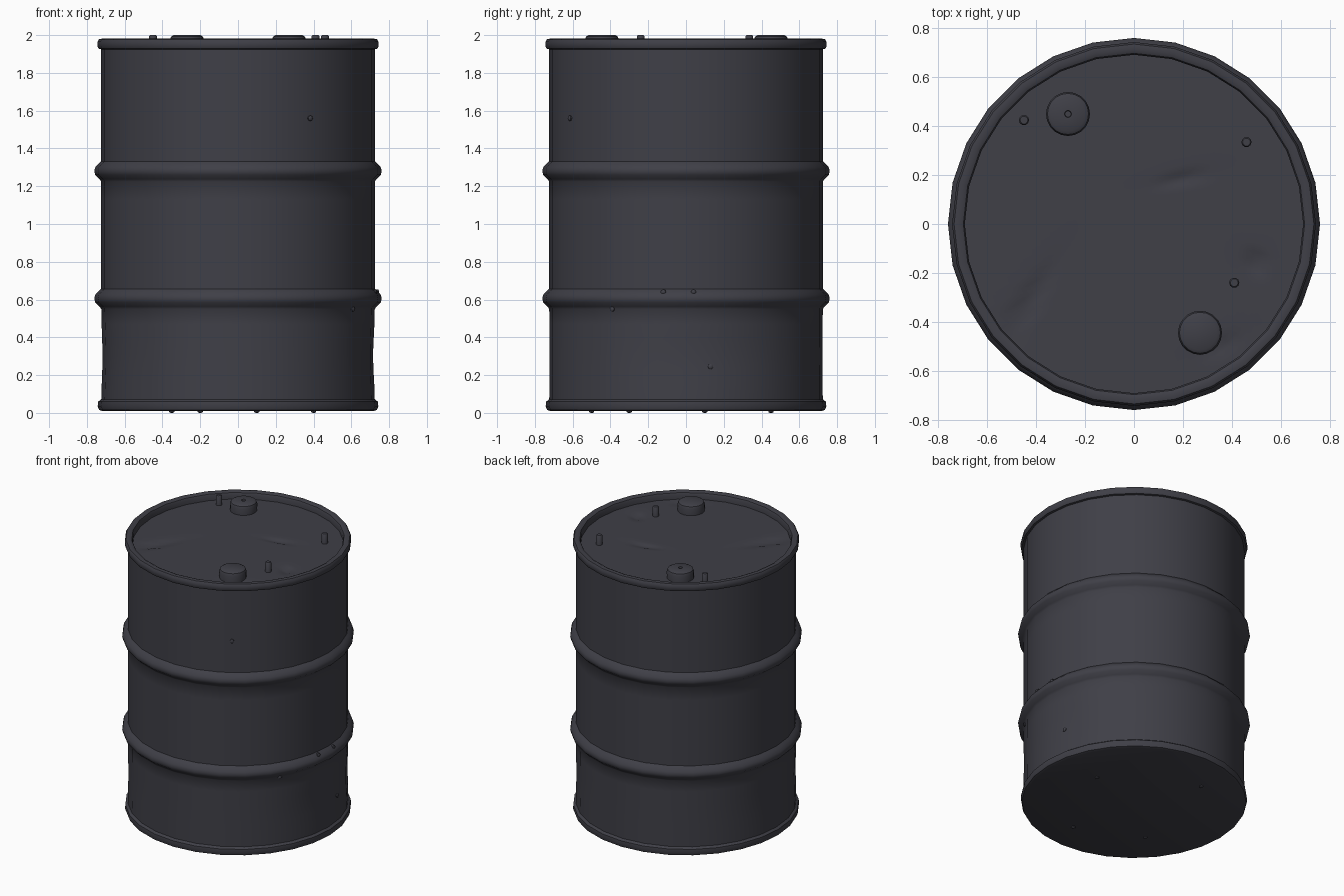
import bpy, bmesh, math
from mathutils import Vector

cube = bpy.data.objects.get("Cube")
if cube:
    bpy.data.objects.remove(cube, do_unlink=True)

SIDES = 28
LID_Z = 1.93

steel = bpy.data.materials.new("dark_blue_grey_steel")
steel.use_nodes = True
COLOUR = (0.05, 0.05, 0.063, 1)
steel.diffuse_color = COLOUR
steel.node_tree.nodes["Principled BSDF"].inputs["Base Color"].default_value = COLOUR


def lathe(name, profile, sides, place=(0, 0, 0), axis=None, shape=None, sharp=40):
    """Turn (radius, height) points about z; shape() may then move each point."""
    bm = bmesh.new()
    rings = []
    for r, z in profile:
        ring = []
        for j in range(sides):
            a = 2 * math.pi * j / sides
            co = Vector((r * math.cos(a), r * math.sin(a), z))
            ring.append(bm.verts.new(shape(co) if shape else co))
        rings.append(ring)
    for low, high in zip(rings, rings[1:]):
        for j in range(sides):
            k = (j + 1) % sides
            bm.faces.new((low[j], low[k], high[k], high[j]))
    bmesh.ops.remove_doubles(bm, verts=bm.verts, dist=0.0001)
    mesh = bpy.data.meshes.new(name)
    bm.to_mesh(mesh)
    bm.free()
    mesh.materials.append(steel)
    obj = bpy.data.objects.new(name, mesh)
    bpy.context.collection.objects.link(obj)
    obj.location = place
    if axis:
        obj.rotation_euler = Vector(axis).to_track_quat("Z", "Y").to_euler()
    bpy.ops.object.select_all(action="DESELECT")
    obj.select_set(True)
    bpy.context.view_layer.objects.active = obj
    bpy.ops.object.shade_smooth_by_angle(angle=math.radians(sharp))
    return obj


def bump(x, y, cx, cy, turn, length, width):
    """Soft elongated falloff centred on a point."""
    c, s = math.cos(turn), math.sin(turn)
    u = ((x - cx) * c + (y - cy) * s) / length
    v = ((y - cy) * c - (x - cx) * s) / width
    return math.exp(-u * u - v * v)


# Drum shell: bottom, chime, two rolling hoops, top rim
def hoop(z):
    steps = [(0.724, -0.055), (0.733, -0.042), (0.756, -0.02), (0.761, 0),
             (0.756, 0.02), (0.738, 0.04), (0.724, 0.052)]
    return [(r, z + dz) for r, dz in steps]


def wall(z0, z1, count=6):
    return [(0.724, z0 + (z1 - z0) * i / count) for i in range(1, count)]


def dent_wall(co):
    if not 0.08 < co.z < 0.55:
        return co
    amount = 0.014 * bump(co.y, co.z, 0.1, 0.3, 0, 0.35, 0.13) * (co.x > 0)
    amount += 0.01 * bump(co.y, co.z, -0.1, 0.3, 0, 0.4, 0.15) * (co.x < 0)
    return Vector((co.x * (1 - amount), co.y * (1 - amount), co.z))


shell = [(0, 0.01), (0.72, 0.01), (0.736, 0.016), (0.743, 0.035),
         (0.74, 0.06), (0.724, 0.072)]
shell += wall(0.072, 0.55) + hoop(0.605) + wall(0.66, 1.225)
shell += hoop(1.28) + wall(1.335, 1.925)
shell += [(0.724, 1.925), (0.738, 1.928), (0.744, 1.94), (0.744, 1.965),
          (0.736, 1.978), (0.715, 1.982), (0.698, 1.974), (0.692, 1.96),
          (0.692, LID_Z - 0.01)]
lathe("drum_shell", shell, SIDES, shape=dent_wall)


# Recessed lid with shallow creases
CREASES = [  # x, y, direction, length, width, depth
    (0.2, 0.185, 0.2, 0.1, 0.022, 0.012),
    (-0.44, -0.34, 1.0, 0.16, 0.03, 0.018),
    (0.5, -0.16, -0.4, 0.05, 0.03, 0.018),
    (0.36, -0.5, 0.3, 0.07, 0.03, 0.012),
]


def crease(co):
    sink = sum(d * bump(co.x, co.y, x, y, t, l, w) for x, y, t, l, w, d in CREASES)
    return co - Vector((0, 0, sink))


RINGS = 32
lathe("lid", [(0.7 * (1 - i / RINGS), LID_Z) for i in range(RINGS + 1)],
      SIDES * 3, shape=crease)

# Bung caps, one with a small centre hole
cap = [(0.088, -0.02), (0.09, 0.045), (0.084, 0.062), (0.07, 0.07)]
lathe("filler_cap", cap + [(0, 0.07)], 20, (0.27, -0.445, LID_Z))
lathe("vent_cap", cap + [(0.014, 0.07), (0.012, 0.05), (0, 0.05)],
      20, (-0.27, 0.45, LID_Z))

# Lid pins
pin = [(0.021, -0.02), (0.021, 0.064), (0.016, 0.07), (0, 0.07)]
for n, (x, y) in enumerate([(-0.45, 0.425), (0.46, 0.335), (0.41, -0.24)]):
    lathe(f"lid_pin_{n + 1}", pin, 10, (x, y, LID_Z))

# Small studs on the wall and hoop: side position y, height, radius of the wall
stud = [(0.014, -0.012), (0.014, 0.004), (0.009, 0.008), (0, 0.009)]
STUDS = [(-0.615, 1.56, 0.724), (-0.39, 0.55, 0.722), (0.13, 0.245, 0.714),
         (-0.12, 0.64, 0.738), (0.04, 0.64, 0.738)]
for n, (y, z, r) in enumerate(STUDS):
    x = math.sqrt(r * r - y * y)
    lathe(f"wall_stud_{n + 1}", stud, 8, (x, y, z), axis=(x, y, 0))

# Studs under the base that it rests on
for n, (x, y) in enumerate([(0.4, 0.1), (-0.2, 0.45), (0.1, -0.5), (-0.35, -0.3)]):
    lathe(f"base_stud_{n + 1}", stud, 8, (x, y, 0.009), axis=(0, 0, -1))
